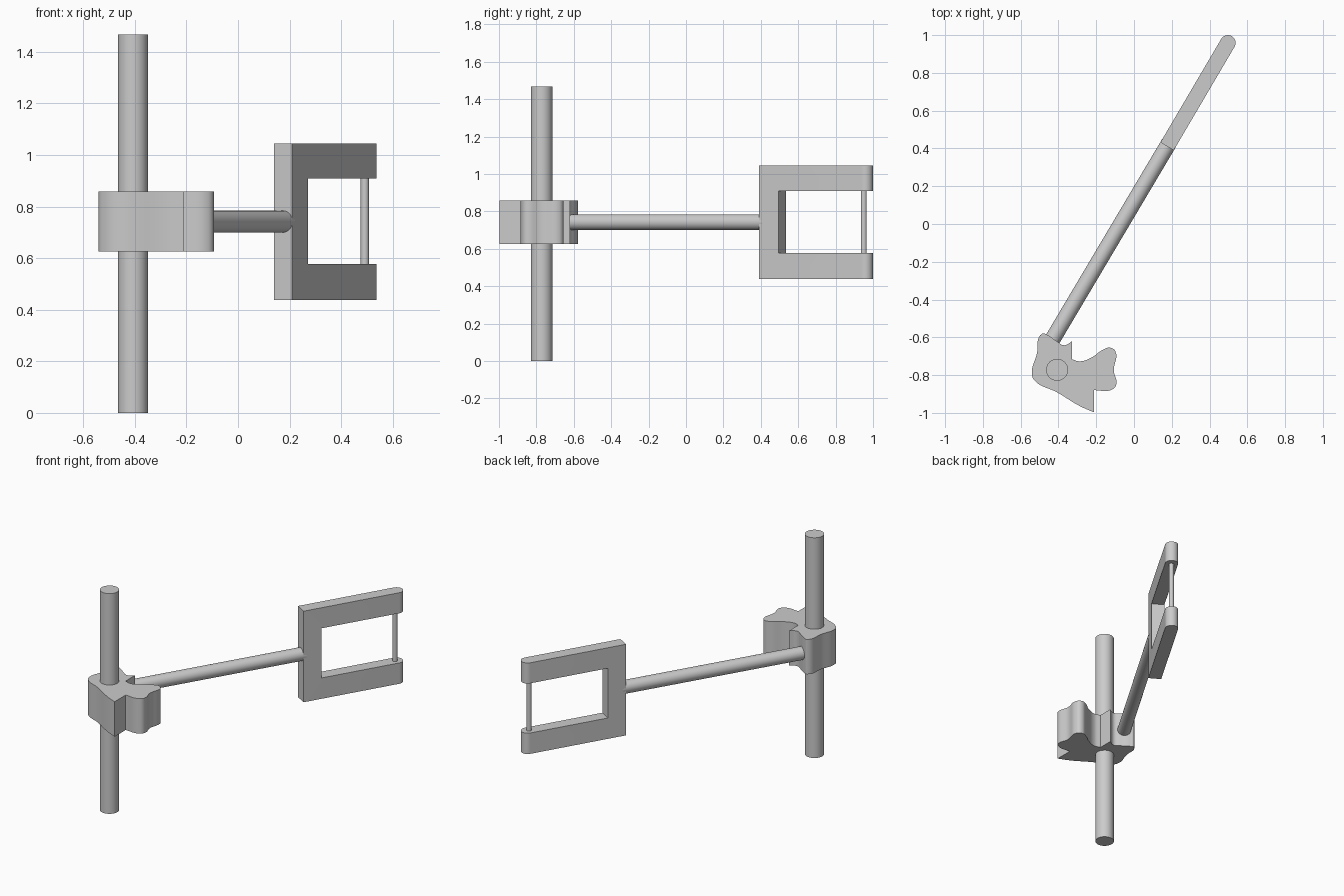
import bpy, bmesh, math
from mathutils import Vector

cube = bpy.data.objects.get("Cube")
if cube:
    bpy.data.objects.remove(cube, do_unlink=True)

ARM_Z = 0.742
frame_start = Vector((0.175, 0.411, 0))
frame_end = Vector((0.497, 0.959, 0))
along = (frame_end - frame_start).normalized()
across = Vector((-along.y, along.x, 0))
length = (frame_end - frame_start).length
HALF = 0.041


def activate(obj):
    bpy.ops.object.select_all(action='DESELECT')
    obj.select_set(True)
    bpy.context.view_layer.objects.active = obj


def smooth(obj):
    activate(obj)
    bpy.ops.object.shade_smooth_by_angle(angle=math.radians(30))


def rod(name, a, b, radius):
    a, b = Vector(a), Vector(b)
    bpy.ops.mesh.primitive_cylinder_add(vertices=48, radius=radius, depth=(b - a).length,
                                        location=(a + b) / 2)
    obj = bpy.context.object
    obj.name = name
    obj.rotation_euler = (b - a).to_track_quat('Z', 'Y').to_euler()
    smooth(obj)
    return obj


def prism(name, outline, z0, z1):
    bm = bmesh.new()
    face = bm.faces.new([bm.verts.new((p[0], p[1], z0)) for p in outline])
    top = bmesh.ops.extrude_face_region(bm, geom=[face])
    bmesh.ops.translate(bm, vec=(0, 0, z1 - z0),
                        verts=[v for v in top['geom'] if isinstance(v, bmesh.types.BMVert)])
    bmesh.ops.recalc_face_normals(bm, faces=bm.faces)
    mesh = bpy.data.meshes.new(name)
    bm.to_mesh(mesh)
    bm.free()
    obj = bpy.data.objects.new(name, mesh)
    bpy.context.collection.objects.link(obj)
    return obj


def on_frame(t, s):
    return frame_start + along * t + across * s


# Upright post and slanting arm
rod("post", (-0.407, -0.772, 0), (-0.407, -0.772, 1.468), 0.058)
rod("arm", (-0.437, -0.62, ARM_Z), frame_start + along * 0.02 + Vector((0, 0, ARM_Z)), 0.042)

# Clamp block: curved outline, with True marking sharp corners
outline = [
    (-0.485, -0.58, False), (-0.515, -0.69, False), (-0.54, -0.80, False),
    (-0.52, -0.835, False), (-0.41, -0.89, False), (-0.285, -0.965, False),
    (-0.212, -0.997, True), (-0.212, -0.88, True), (-0.115, -0.876, False),
    (-0.094, -0.85, False), (-0.107, -0.775, False), (-0.098, -0.675, False),
    (-0.125, -0.655, False), (-0.165, -0.666, False), (-0.222, -0.705, False),
    (-0.285, -0.727, False), (-0.327, -0.717, True), (-0.327, -0.62, True),
    (-0.37, -0.642, False), (-0.41, -0.62, False), (-0.46, -0.587, False),
]
curve = bpy.data.curves.new("clamp_block", 'CURVE')
curve.dimensions = '2D'
curve.fill_mode = 'BOTH'
curve.resolution_u = 8
curve.extrude = 0.1165
spline = curve.splines.new('BEZIER')
spline.bezier_points.add(len(outline) - 1)
spline.use_cyclic_u = True
for point, (x, y, sharp) in zip(spline.bezier_points, outline):
    point.co = (x, y, 0)
    point.handle_left_type = point.handle_right_type = 'VECTOR' if sharp else 'AUTO'
clamp = bpy.data.objects.new("clamp_block", curve)
clamp.location.z = ARM_Z
bpy.context.collection.objects.link(clamp)
activate(clamp)
bpy.ops.object.convert(target='MESH')
clamp = bpy.context.object
bm = bmesh.new()
bm.from_mesh(clamp.data)
bmesh.ops.remove_doubles(bm, verts=bm.verts, dist=0.0005)
bmesh.ops.recalc_face_normals(bm, faces=bm.faces)
bm.to_mesh(clamp.data)
bm.free()
smooth(clamp)

# Open frame: round-ended plate with a window cut through to the tip
plan = [on_frame(0, HALF), on_frame(0, -HALF)]
for i in range(25):
    a = math.pi * (i / 24 - 0.5)
    plan.append(on_frame(length + HALF * math.cos(a), HALF * math.sin(a)))
frame = prism("open_frame", plan, 0.438, 1.045)
window = [on_frame(t, s) for t, s in ((0.12, -0.1), (0.9, -0.1), (0.9, 0.1), (0.12, 0.1))]
cutter = prism("window_cutter", window, 0.577, 0.908)
cutter.hide_render = True
cut = frame.modifiers.new("window", 'BOOLEAN')
cut.operation = 'DIFFERENCE'
cut.solver = 'EXACT'
cut.object = cutter
activate(frame)
bpy.ops.object.modifier_apply(modifier=cut.name)
bpy.data.objects.remove(cutter, do_unlink=True)
smooth(frame)

# Thin pin joining the two frame tips
pin = on_frame(length - 0.01, 0)
rod("frame_pin", (pin.x, pin.y, 0.56), (pin.x, pin.y, 0.925), 0.016)
